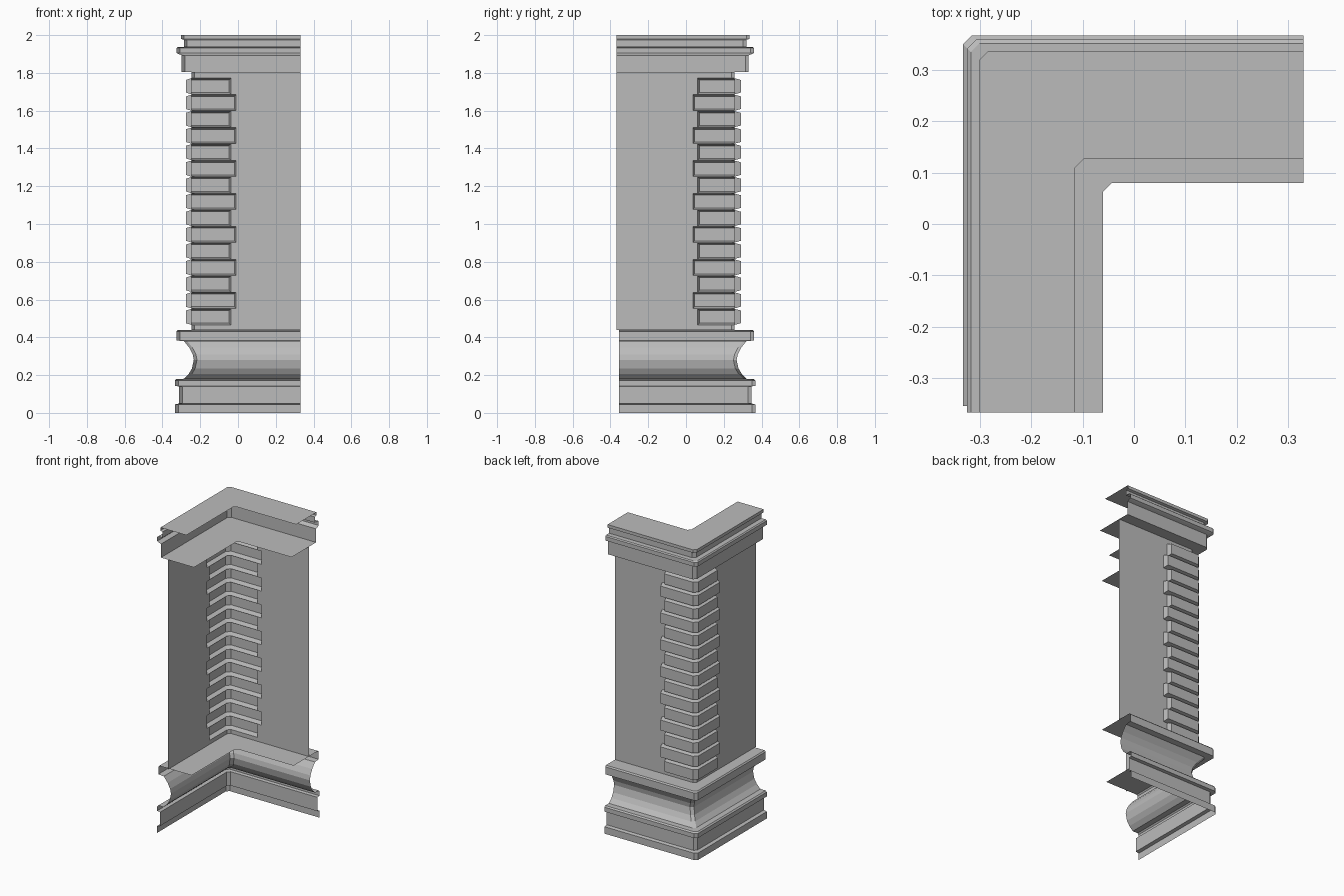
import bpy
import bmesh

cube = bpy.data.objects.get("Cube")
if cube:
    bpy.data.objects.remove(cube, do_unlink=True)

stone = bpy.data.materials.new("grey_stone")
stone.use_nodes = True
GREY = (0.5, 0.5, 0.5, 1.0)
stone.diffuse_color = GREY
stone.node_tree.nodes["Principled BSDF"].inputs["Base Color"].default_value = GREY

END_X = 0.33      # open end of the back arm
END_Y = -0.367    # open end of the side arm
CHAMFER = 0.017


def corner_path(x, y, end_x, end_y, chamfer=CHAMFER):
    """Plan line of the chamfered corner, side arm to back arm."""
    return [(x, end_y), (x, y - chamfer), (x + chamfer, y), (end_x, y)]


def add_strip(bm, rings):
    """Skin a list of (plan line, height) rings."""
    rows = [[bm.verts.new((x, y, z)) for x, y in line] for line, z in rings]
    for low, high in zip(rows, rows[1:]):
        for i in range(len(low) - 1):
            bm.faces.new((low[i], high[i], high[i + 1], low[i + 1]))
    return rows


def finish(name, bm):
    bmesh.ops.remove_doubles(bm, verts=bm.verts, dist=0.00001)
    mesh = bpy.data.meshes.new(name)
    bm.to_mesh(mesh)
    bm.free()
    mesh.materials.append(stone)
    obj = bpy.data.objects.new(name, mesh)
    bpy.context.collection.objects.link(obj)
    return obj


def moulding(name, profile, end_y):
    """Sweep an (x, z) profile round the corner."""
    bm = bmesh.new()
    add_strip(bm, [(corner_path(x, 0.034 - x, END_X, end_y), z) for x, z in profile])
    finish(name, bm)


def shelf(name, outer, inner, z, end_y):
    """Flat L-shaped sheet; outer and inner are corner points."""
    bm = bmesh.new()
    add_strip(bm, [(corner_path(*outer, END_X, end_y), z),
                   (corner_path(*inner, END_X, end_y), z)])
    finish(name, bm)


# Base: plinth, hollow moulding and ledge
BASE_END = -0.355
moulding("plinth", [(-0.333, 0), (-0.333, 0.045), (-0.312, 0.05), (-0.312, 0.14),
                    (-0.333, 0.143), (-0.333, 0.172), (-0.325, 0.18), (-0.288, 0.18)], BASE_END)
moulding("base_hollow", [(-0.288, 0.18), (-0.262, 0.205), (-0.244, 0.235), (-0.234, 0.28),
                         (-0.24, 0.31), (-0.258, 0.345), (-0.286, 0.38)], BASE_END)
moulding("base_ledge", [(-0.286, 0.38), (-0.325, 0.383), (-0.325, 0.432), (-0.318, 0.44)], BASE_END)
shelf("base_shelf", (-0.318, 0.352), (-0.085, 0.10), 0.44, BASE_END)

# Cornice
shelf("cornice_underside", (-0.298, 0.332), (-0.06, 0.08), 1.805, END_Y)
moulding("cornice", [(-0.298, 1.805), (-0.298, 1.893), (-0.315, 1.9), (-0.325, 1.905),
                     (-0.325, 1.932), (-0.318, 1.938), (-0.286, 1.938), (-0.286, 1.975),
                     (-0.302, 1.98), (-0.302, 2.0)], END_Y)
shelf("cornice_top", (-0.302, 0.336), (-0.115, 0.127), 2.0, END_Y)

# Corner blocks: hollow drafted shells, alternating short and long
WALL_X, WALL_Y = -0.247, 0.257
COUNT, FIRST, PITCH, HEIGHT = 15, 0.466, 0.0872, 0.085
DEPTH_X, DEPTH_Y, DRAFT = 0.029, 0.033, 0.009


def block_ends(i):
    return (-0.01, 0.036) if i % 2 else (-0.038, 0.062)


bm = bmesh.new()
for i in range(COUNT):
    z0 = FIRST + i * PITCH
    z1 = z0 + HEIGHT
    ex, ey = block_ends(i)
    back = corner_path(WALL_X, WALL_Y, ex, ey)
    face = corner_path(WALL_X - DEPTH_X, WALL_Y + DEPTH_Y, ex - DRAFT, ey + DRAFT, 0.024)
    rows = add_strip(bm, [(back, z0), (face, z0 + DRAFT), (face, z1 - DRAFT), (back, z1)])
    for end in (0, -1):
        bm.faces.new([row[end] for row in rows])
bmesh.ops.recalc_face_normals(bm, faces=bm.faces)
finish("corner_blocks", bm)

# Wall, left open behind the blocks
bm = bmesh.new()
edge = 0.44
for i in range(COUNT):
    z0 = FIRST + i * PITCH
    z1 = z0 + HEIGHT
    ex, ey = block_ends(i)
    full = corner_path(WALL_X, WALL_Y, END_X, END_Y)
    add_strip(bm, [(full, edge), (full, z0)])
    for line in ([(WALL_X, END_Y), (WALL_X, ey)], [(ex, WALL_Y), (END_X, WALL_Y)]):
        add_strip(bm, [(line, z0), (line, z1)])
    edge = z1
add_strip(bm, [(full, edge), (full, 1.805)])
finish("wall", bm)
